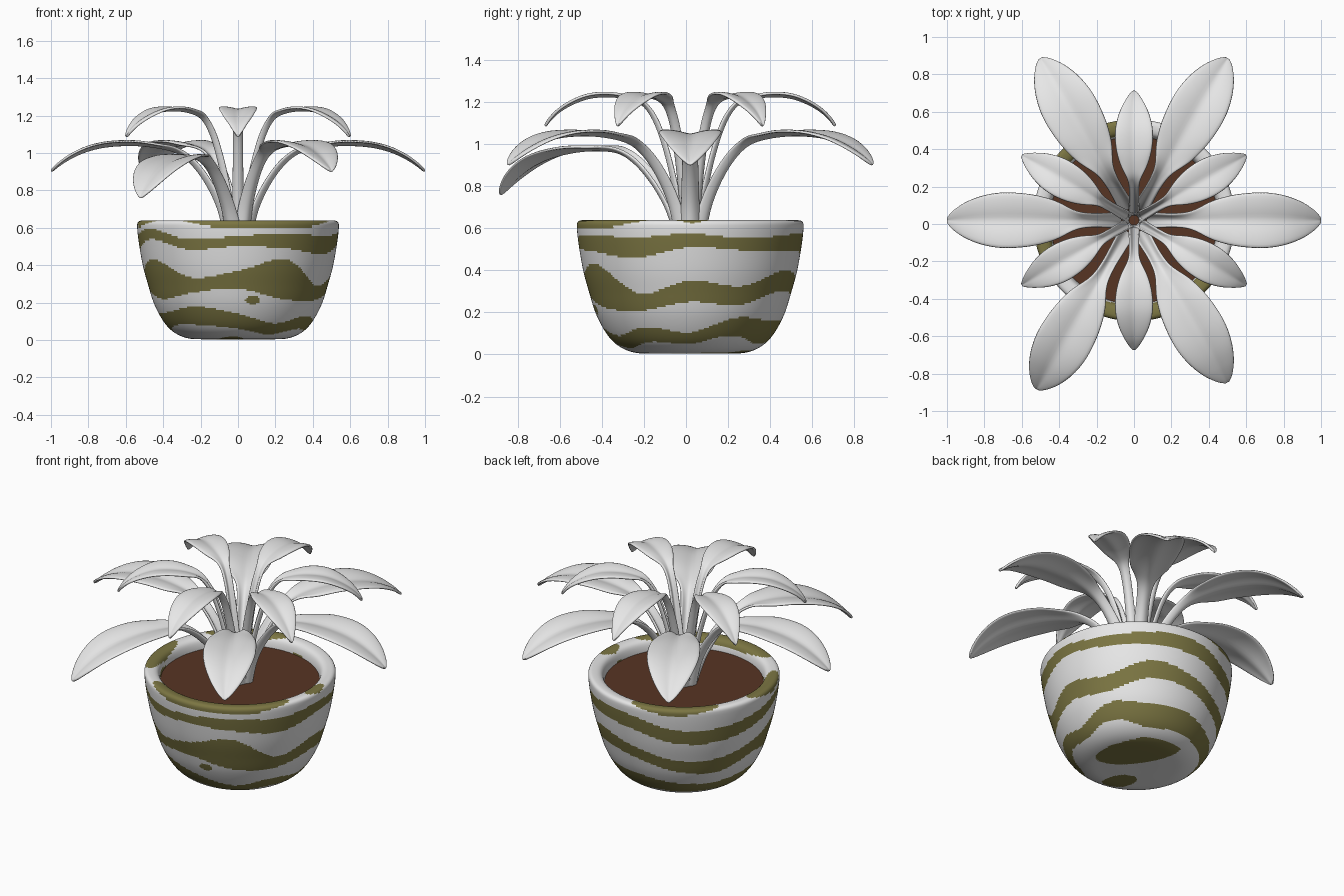
import bpy, bmesh, math

if "Cube" in bpy.data.objects:
    bpy.data.objects.remove(bpy.data.objects["Cube"])

CY = 0.02  # pot and plant centre in y


def material(name, rgb):
    m = bpy.data.materials.new(name)
    m.diffuse_color = (*rgb, 1)
    m.use_nodes = True
    m.node_tree.nodes["Principled BSDF"].inputs["Base Color"].default_value = m.diffuse_color
    return m


WHITE = material("pale grey", (0.8, 0.8, 0.8))
OLIVE = material("olive", (0.2, 0.18, 0.055))
BROWN = material("soil brown", (0.095, 0.035, 0.017))


def catmull(a, b, c, d, t):
    return 0.5 * (2 * b + (c - a) * t + (2 * a - 5 * b + 4 * c - d) * t * t
                  + (3 * b - a - 3 * c + d) * t ** 3)


def smooth_path(pts, step):
    """Resample tuples along a smooth curve."""
    ext = [pts[0]] + pts + [pts[-1]]
    out = []
    for i in range(1, len(ext) - 2):
        n = max(1, round(math.dist(ext[i][:2], ext[i + 1][:2]) / step))
        for k in range(n):
            out.append([catmull(*v, k / n) for v in zip(*ext[i - 1:i + 3])])
    return out + [list(pts[-1])]


def make_object(name, bm, mats):
    me = bpy.data.meshes.new(name)
    bmesh.ops.recalc_face_normals(bm, faces=bm.faces)
    for f in bm.faces:
        f.smooth = True
    bm.to_mesh(me)
    bm.free()
    for m in mats:
        me.materials.append(m)
    ob = bpy.data.objects.new(name, me)
    bpy.context.collection.objects.link(ob)
    return ob


# Wavy stripes: lower and upper heights every 30 degrees around the pot
STRIPES = [
    ([.51, .495, .49, .48, .42, .42, .47, .54, .485, .50, .49, .46],
     [.575, .55, .57, .57, .51, .51, .55, .595, .54, .555, .57, .555]),
    ([.25, .235, .30, .28, .22, .20, .26, .22, .255, .275, .22, .21],
     [.35, .325, .40, .36, .30, .30, .36, .43, .335, .37, .43, .29]),
    ([.05, .09, .05, .06, .05, .05, .04, .08, .08, .06, .03, .06],
     [.105, .175, .16, .16, .13, .12, .14, .15, .18, .14, .09, .13]),
]
RIM_PATCHES = [(90, 147), (170, 215), (235, 337), (352, 370)]


def around(vals, deg):
    u = deg / 30
    i = int(math.floor(u))
    return catmull(*[vals[(i + k) % 12] for k in (-1, 0, 1, 2)], u - i)


def is_olive(x, y, z):
    deg = math.degrees(math.atan2(y, x)) % 360
    if z < 0.02:  # painted patches under the base
        a, b = (x + y) * 0.707, (y - x) * 0.707
        a -= 0.2 * b
        return ((a - 0.15) / 0.13) ** 2 + ((b - 0.04) / 0.26) ** 2 < 1 or \
            ((a + 0.15) / 0.07) ** 2 + ((b + 0.11) / 0.1) ** 2 < 1
    for lo, hi in RIM_PATCHES:  # patches over the rim
        for d in (deg, deg + 360):
            if lo < d < hi:
                t = min(1, (d - lo) / 25, (hi - d) / 25)
                if z > 0.638 - 0.04 * t:
                    return True
    if ((deg - 280) / 5) ** 2 + ((z - 0.215) / 0.024) ** 2 < 1:
        return True
    return any(around(lo, deg) < z < around(hi, deg) for lo, hi in STRIPES)


# Pot: lathed bowl with a rounded rim
profile = smooth_path([
    (0.002, 0.004), (0.18, 0.004), (0.27, 0.01), (0.34, 0.04), (0.395, 0.095),
    (0.447, 0.19), (0.482, 0.30), (0.509, 0.40), (0.53, 0.52), (0.539, 0.60),
    (0.536, 0.628), (0.52, 0.638), (0.485, 0.636), (0.462, 0.622),
    (0.45, 0.59), (0.445, 0.54)], 0.010)
SEG = 320
bm = bmesh.new()
rings = [[bm.verts.new((r * math.cos(2 * math.pi * k / SEG),
                        CY + r * math.sin(2 * math.pi * k / SEG), max(z, 0)))
          for k in range(SEG)] for r, z in profile]
bm.faces.new(rings[0])
for A, B in zip(rings, rings[1:]):
    for k in range(SEG):
        j = (k + 1) % SEG
        f = bm.faces.new((A[k], A[j], B[j], B[k]))
        c = f.calc_center_median()
        f.material_index = int(is_olive(c.x, c.y - CY, c.z))
make_object("pot", bm, [WHITE, OLIVE])

# Soil disc
bm = bmesh.new()
bmesh.ops.create_circle(bm, cap_ends=True, segments=64, radius=0.452)
soil = make_object("soil", bm, [BROWN])
soil.location = (0, CY, 0.57)

# Leaf paths: distance from centre, height, half width, channel depth (1 = stem)
LARGE = [(.07, .55, .05, 1), (.105, .70, .042, 1), (.165, .83, .038, 1),
         (.24, .935, .036, 1), (.32, 1.0, .05, .5), (.42, 1.027, .105, 0),
         (.55, 1.04, .14, 0), (.70, 1.033, .15, 0), (.82, 1.005, .128, 0),
         (.92, .958, .083, 0), (.98, .917, .035, 0), (1.0, .90, .006, 0)]
SMALL = [(.035, .55, .032, 1), (.07, .75, .028, 1), (.115, .95, .025, 1),
         (.165, 1.10, .024, 1), (.22, 1.185, .032, .5), (.29, 1.215, .07, 0),
         (.38, 1.227, .097, 0), (.48, 1.22, .102, 0), (.57, 1.187, .08, 0),
         (.64, 1.143, .045, 0), (.68, 1.10, .016, 0), (.69, 1.085, .004, 0)]


def leaf(name, path, deg, droop=0):
    p = smooth_path(path, 0.03)
    r0, z0 = path[0][:2]
    c, s = math.cos(math.radians(droop)), math.sin(math.radians(droop))
    for q in p:  # tip the whole leaf outward
        dr, dz = q[0] - r0, q[1] - z0
        q[0], q[1] = r0 + dr * c + dz * s, z0 - dr * s + dz * c
    ca, sa = math.cos(math.radians(deg)), math.sin(math.radians(deg))
    bm = bmesh.new()
    rows = []
    for i, (r, z, w, stem) in enumerate(p):
        a, b = p[max(i - 1, 0)], p[min(i + 1, len(p) - 1)]
        tr, tz = b[0] - a[0], b[1] - a[1]
        n = math.hypot(tr, tz)
        row = []
        for k in range(-4, 5):
            v = k / 4
            h = w * (stem * 0.8 * v * v + (1 - stem) * (0.4 * abs(v) - 0.25 * v * v))
            rr, zz, y = r - tz / n * h, z + tr / n * h, w * v
            row.append(bm.verts.new((rr * ca - y * sa, CY + rr * sa + y * ca, zz)))
        rows.append(row)
    for A, B in zip(rows, rows[1:]):
        for k in range(8):
            bm.faces.new((A[k], B[k], B[k + 1], A[k + 1]))
    ob = make_object(name, bm, [WHITE])
    sol = ob.modifiers.new("thickness", 'SOLIDIFY')
    sol.thickness = 0.014
    sol.offset = 0
    ob.modifiers.new("rounding", 'SUBSURF').levels = 1


# Two whorls of six leaves; one front leaf hangs lower
for i in range(6):
    leaf(f"large_leaf_{i + 1}", LARGE, 60 * i, 8.5 if i == 4 else 0)
    leaf(f"small_leaf_{i + 1}", SMALL, 60 * i + 30)
